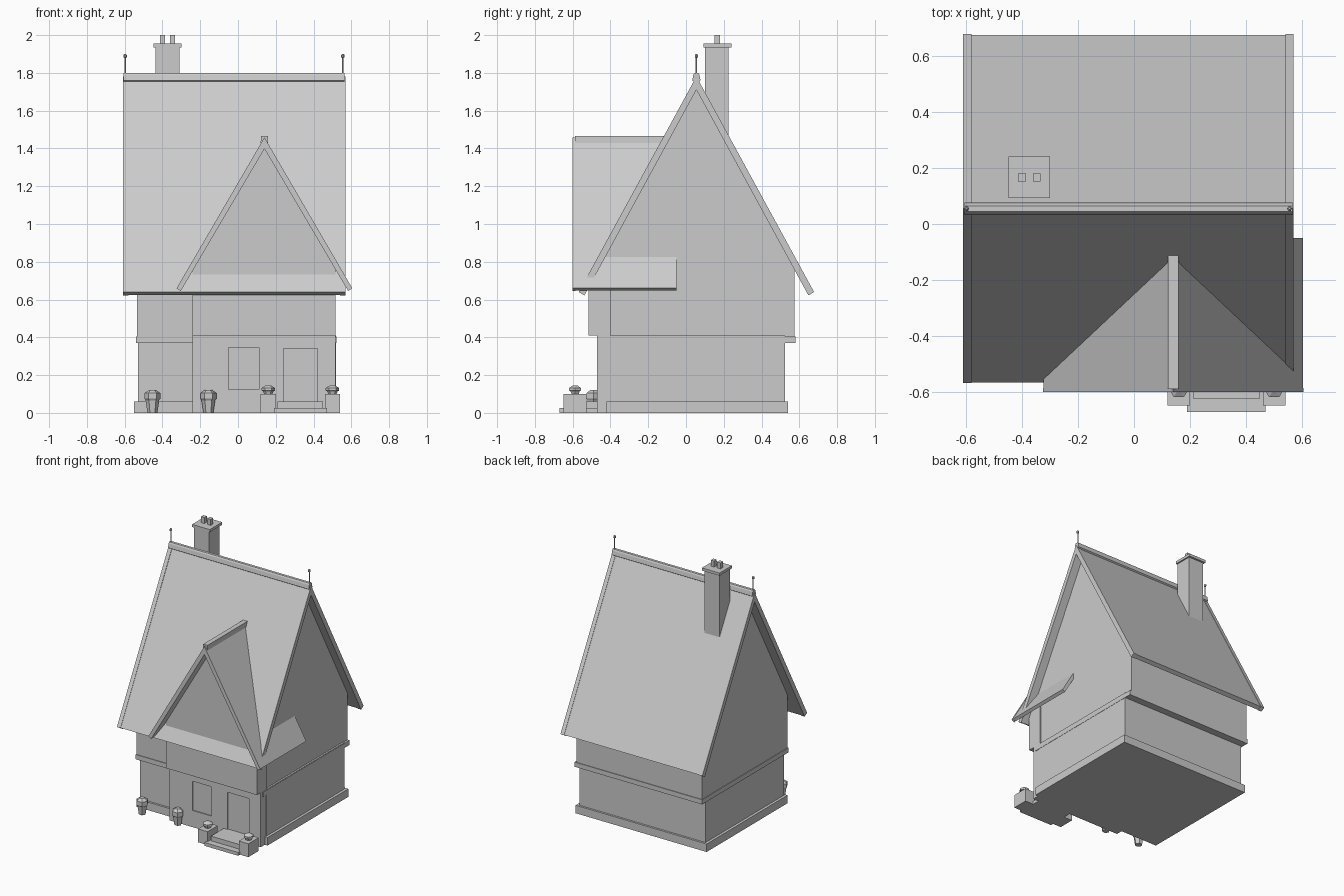
import bpy, math
from mathutils import Vector

if "Cube" in bpy.data.objects:
    bpy.data.objects.remove(bpy.data.objects["Cube"])

grey = bpy.data.materials.new("plain grey")
grey.diffuse_color = (0.6, 0.6, 0.6, 1)
grey.use_nodes = True
grey.node_tree.nodes["Principled BSDF"].inputs["Base Color"].default_value = grey.diffuse_color


def mesh(name, verts, faces):
    me = bpy.data.meshes.new(name)
    me.from_pydata(verts, [], faces)
    me.materials.append(grey)
    ob = bpy.data.objects.new(name, me)
    bpy.context.collection.objects.link(ob)
    bpy.context.view_layer.objects.active = ob
    bpy.ops.object.mode_set(mode='EDIT')
    bpy.ops.mesh.select_all(action='SELECT')
    bpy.ops.mesh.normals_make_consistent(inside=False)
    bpy.ops.object.mode_set(mode='OBJECT')
    return ob


def prism(name, profile, axis, a, b):
    """Extrude a profile of (side, height) points along x or y."""
    n = len(profile)
    put = (lambda s, h, t: (t, s, h)) if axis == 'x' else (lambda s, h, t: (s, t, h))
    verts = [put(s, h, t) for t in (a, b) for s, h in profile]
    faces = [list(range(n)), list(range(2 * n - 1, n - 1, -1))]
    faces += [[i, (i + 1) % n, n + (i + 1) % n, n + i] for i in range(n)]
    return mesh(name, verts, faces)


def box(name, x0, x1, y0, y1, z0, z1):
    return prism(name, [(x0, z0), (x1, z0), (x1, z1), (x0, z1)], 'y', y0, y1)


def lathe(name, x, y, rings, sides=6):
    """Stack of (radius, height) rings, closed at both ends."""
    verts = [(x + r * math.cos(2 * math.pi * i / sides),
              y + r * math.sin(2 * math.pi * i / sides), z)
             for r, z in rings for i in range(sides)]
    faces = [[k * sides + i, k * sides + (i + 1) % sides,
              (k + 1) * sides + (i + 1) % sides, (k + 1) * sides + i]
             for k in range(len(rings) - 1) for i in range(sides)]
    faces += [list(range(sides)), list(range((len(rings) - 1) * sides, len(rings) * sides))]
    return mesh(name, verts, faces)


def chevron(c, half, eave, apex, dx, dz, drop, grow=0.0):
    """Cross-section of a pitched roof slab."""
    g = grow
    return [(c - half - g, eave), (c, apex + 2 * g), (c + half + g, eave),
            (c + half - dx, eave - dz - g), (c, apex - drop - g),
            (c - half + dx, eave - dz - g)]


# Ground floor, plinth and jetty band
box("ground_floor", -0.53, 0.52, -0.405, 0.525, 0.0, 0.41)
box("plinth", -0.55, 0.54, -0.42, 0.54, 0.0, 0.06)
box("jetty_band", -0.54, 0.522, -0.445, 0.58, 0.37, 0.405)

# Upper floor with the side gables
prism("upper_floor", [(-0.44, 0.40), (0.575, 0.40), (0.575, 0.785),
                      (0.055, 1.735), (-0.44, 0.83)], 'x', -0.535, 0.507)

# Front bay, with door and window recesses cut in
bay = box("bay_ground_floor", -0.24, 0.517, -0.47, -0.38, 0.0, 0.41)
for label, x0, x1, z0, z1 in (("window", -0.05, 0.11, 0.125, 0.345),
                              ("door", 0.24, 0.42, 0.06, 0.34)):
    cutter = box(label + "_cutter", x0, x1, -0.50, -0.462, z0, z1)
    cutter.hide_render = True
    cutter.hide_viewport = True
    mod = bay.modifiers.new(label, 'BOOLEAN')
    mod.operation = 'DIFFERENCE'
    mod.solver = 'EXACT'
    mod.object = cutter
prism("bay_gable", [(-0.24, 0.41), (0.517, 0.41), (0.517, 0.775),
                    (0.14, 1.42), (-0.24, 0.77)], 'y', -0.515, -0.40)

# Main roof with verge boards and ridge
prism("main_roof", chevron(0.055, 0.62, 0.64, 1.775, 0.027, 0.015, 0.062), 'x', -0.58, 0.54)
verge = chevron(0.055, 0.62, 0.64, 1.775, 0.027, 0.015, 0.062, 0.003)
for label, a, b in (("left", -0.61, -0.58), ("right", 0.54, 0.57)):
    prism(label + "_verge", verge, 'x', a, b)
prism("main_ridge", [(0.033, 1.76), (0.039, 1.79), (0.045, 1.80), (0.065, 1.80),
                     (0.071, 1.79), (0.077, 1.76), (0.055, 1.745)], 'x', -0.605, 0.565)

# Cross roof over the bay
prism("cross_roof", chevron(0.14, 0.463, 0.66, 1.455, 0.02, 0.013, 0.055), 'y', -0.585, -0.05)
prism("cross_verge", chevron(0.14, 0.463, 0.66, 1.455, 0.02, 0.013, 0.055, 0.002),
      'y', -0.60, -0.585)
prism("cross_ridge", [(0.12, 1.43), (0.122, 1.467), (0.158, 1.467), (0.16, 1.43)],
      'y', -0.588, -0.11)

# Chimney
box("chimney_stack", -0.436, -0.31, 0.10, 0.225, 1.35, 1.94)
box("chimney_cap", -0.447, -0.30, 0.093, 0.24, 1.935, 1.955)
for i, x in enumerate((-0.40, -0.347)):
    box(f"chimney_pot_{i}", x - 0.014, x + 0.014, 0.151, 0.181, 1.95, 2.0)

# Ridge finials
for i, x in enumerate((-0.597, 0.555)):
    lathe(f"finial_{i}", x, 0.055, [(0.004, 1.77), (0.004, 1.88), (0.009, 1.883),
                                    (0.009, 1.895), (0.004, 1.90)])

# Door steps, flanking piers with planters
box("lower_step", 0.19, 0.47, -0.67, -0.46, 0.0, 0.025)
box("upper_step", 0.21, 0.45, -0.622, -0.46, 0.0, 0.06)
for i, x in enumerate((0.16, 0.50)):
    box(f"step_pier_{i}", x - 0.04, x + 0.04, -0.648, -0.527, 0.0, 0.10)
    lathe(f"pier_planter_{i}", x, -0.587, [(0.022, 0.10), (0.028, 0.115), (0.036, 0.118),
                                           (0.036, 0.132), (0.014, 0.145)])

# Potted shrubs along the front wall
for i, x in enumerate((-0.453, -0.157)):
    lathe(f"shrub_pot_{i}", x, -0.49, [(0.026, 0.0), (0.036, 0.065)])
    lathe(f"shrub_{i}", x, -0.49, [(0.034, 0.065), (0.042, 0.075), (0.042, 0.105),
                                   (0.018, 0.122)])
